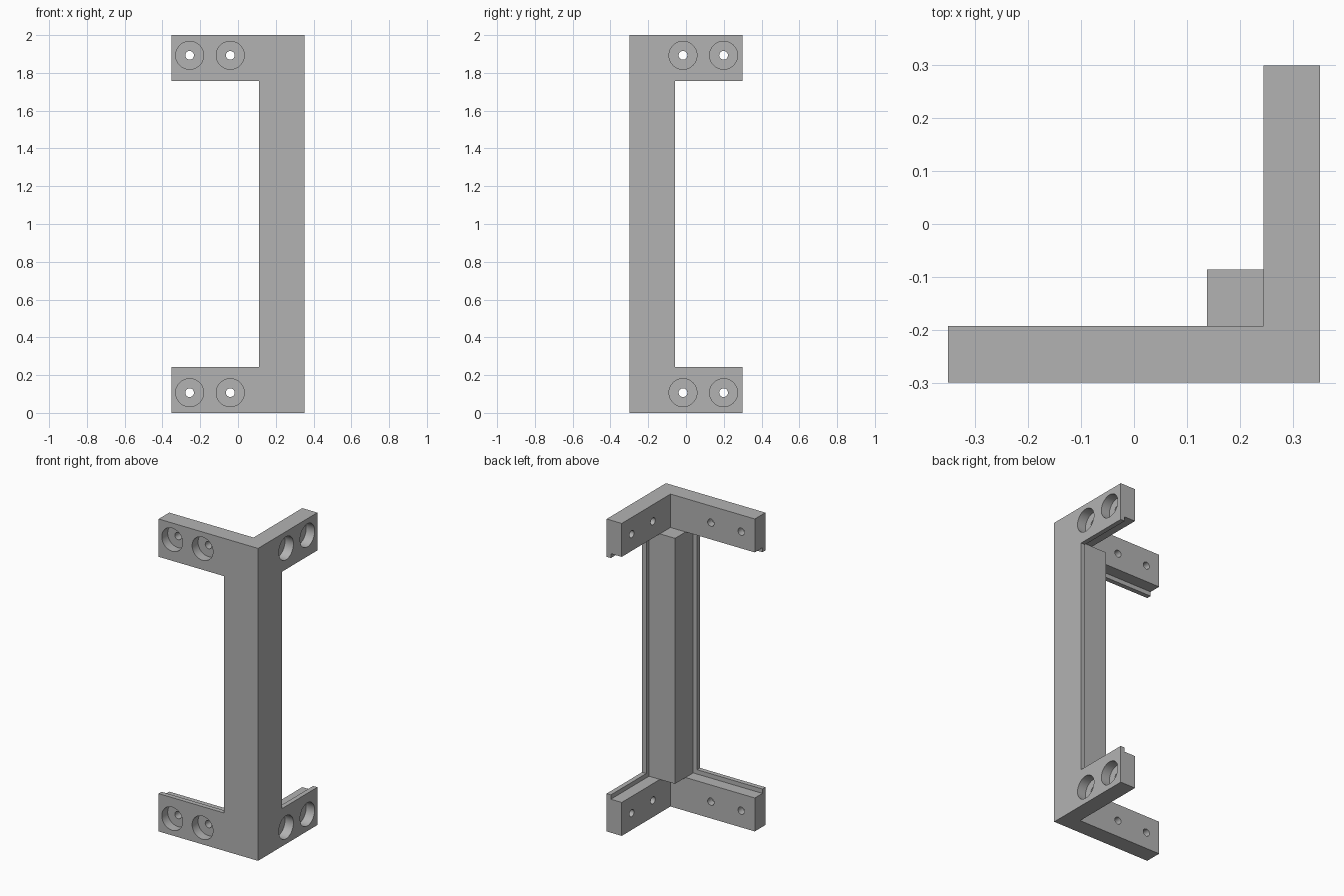
import bpy, bmesh
from mathutils import Matrix, Vector

if "Cube" in bpy.data.objects:
    bpy.data.objects.remove(bpy.data.objects["Cube"], do_unlink=True)

# Main dimensions
HX, HY, H = 0.352, 0.3, 2.0      # half width, half depth, height
WALL, LIP = 0.107, 0.03          # bar thickness, thin lip thickness
BAR, EDGE = 0.214, 0.242         # bar width, width including the lip
BORE_R, HOLE_R, BORE_DEPTH = 0.074, 0.023, 0.06
FAR = 1.0                        # cutter overshoot

grey = bpy.data.materials.new("plain grey")
grey.use_nodes = True
grey.diffuse_color = (0.45, 0.45, 0.45, 1)
grey.node_tree.nodes["Principled BSDF"].inputs["Base Color"].default_value = grey.diffuse_color


def finish(name, bm):
    bmesh.ops.recalc_face_normals(bm, faces=bm.faces)
    mesh = bpy.data.meshes.new(name)
    bm.to_mesh(mesh)
    bm.free()
    mesh.materials.append(grey)
    obj = bpy.data.objects.new(name, mesh)
    bpy.context.collection.objects.link(obj)
    return obj


def box(name, low, high):
    low, high = Vector(low), Vector(high)
    bm = bmesh.new()
    bmesh.ops.create_cube(bm, size=1, matrix=Matrix.Translation((low + high) / 2)
                          @ Matrix.Diagonal((high - low).to_4d()))
    return finish(name, bm)


def cylinder(name, center, axis, radius, length):
    bm = bmesh.new()
    turn = Vector((0, 0, 1)).rotation_difference(Vector(axis)).to_matrix().to_4x4()
    bmesh.ops.create_cone(bm, cap_ends=True, segments=48, radius1=radius, radius2=radius,
                          depth=length, matrix=Matrix.Translation(center) @ turn)
    return finish(name, bm)


def combine(target, tool, operation):
    tool.hide_render = True
    mod = target.modifiers.new(tool.name, 'BOOLEAN')
    mod.operation, mod.solver, mod.object = operation, 'EXACT', tool
    bpy.context.view_layer.objects.active = target
    bpy.ops.object.modifier_apply(modifier=mod.name)
    bpy.data.objects.remove(tool, do_unlink=True)


# L-shaped corner body, full height
bm = bmesh.new()
plan = [(-HX, -HY), (HX, -HY), (HX, HY), (HX - WALL, HY),
        (HX - WALL, WALL - HY), (-HX, WALL - HY)]
face = bm.faces.new([bm.verts.new((x, y, 0)) for x, y in plan])
extruded = bmesh.ops.extrude_face_region(bm, geom=[face])["geom"]
bmesh.ops.translate(bm, vec=(0, 0, H), verts=[v for v in extruded if isinstance(v, bmesh.types.BMVert)])
bracket = finish("corner_bracket", bm)

# Thick square post in the inner corner
combine(bracket, box("post", (HX - BAR, LIP - HY, BAR),
                     (HX - LIP, BAR - HY, H - BAR)), 'UNION')

# Window openings and the rabbets behind their lips, front then side
combine(bracket, box("front_window", (-FAR, -FAR, EDGE), (HX - EDGE, FAR, H - EDGE)), 'DIFFERENCE')
combine(bracket, box("side_window", (-FAR, EDGE - HY, EDGE), (FAR, FAR, H - EDGE)), 'DIFFERENCE')
combine(bracket, box("front_rabbet", (-FAR, LIP - HY, BAR), (HX - BAR, FAR, H - BAR)), 'DIFFERENCE')
combine(bracket, box("side_rabbet", (-FAR, BAR - HY, BAR), (HX - LIP, FAR, H - BAR)), 'DIFFERENCE')

# Counterbored screw holes, two in each arm
for z in (BAR / 2, H - BAR / 2):
    for x in (-0.256, -0.041):
        combine(bracket, cylinder("bore", (x, -HY, z), (0, 1, 0), BORE_R, 2 * BORE_DEPTH), 'DIFFERENCE')
        combine(bracket, cylinder("hole", (x, -HY, z), (0, 1, 0), HOLE_R, 3 * WALL), 'DIFFERENCE')
    for y in (-0.016, 0.199):
        combine(bracket, cylinder("bore", (HX, y, z), (1, 0, 0), BORE_R, 2 * BORE_DEPTH), 'DIFFERENCE')
        combine(bracket, cylinder("hole", (HX, y, z), (1, 0, 0), HOLE_R, 3 * WALL), 'DIFFERENCE')

# Round bores shade smooth, flat faces stay crisp
bpy.ops.object.select_all(action='DESELECT')
bracket.select_set(True)
bpy.context.view_layer.objects.active = bracket
bpy.ops.object.shade_smooth_by_angle(angle=0.5)
